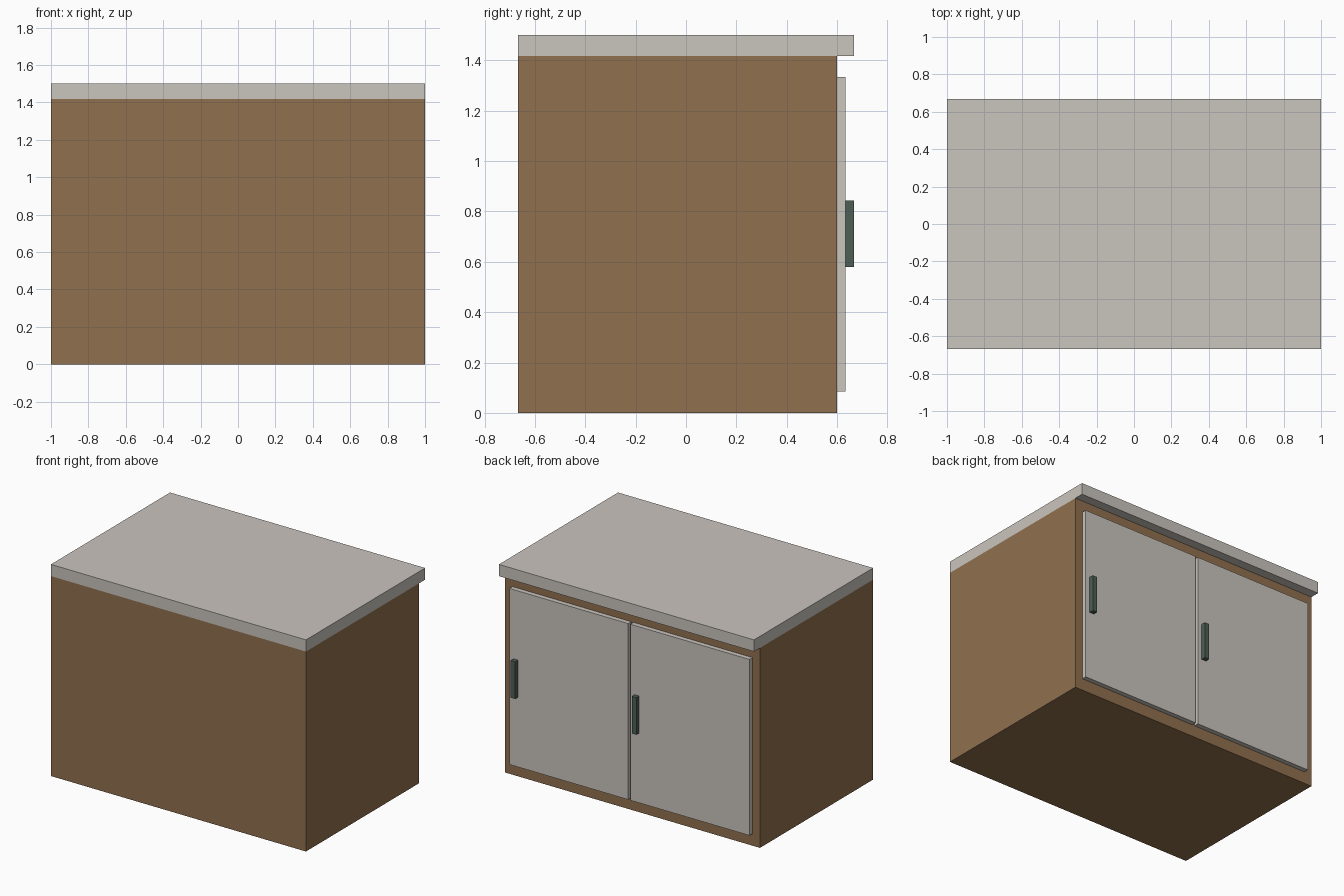
import bpy
import bmesh
from mathutils import Vector

if "Cube" in bpy.data.objects:
    bpy.data.objects.remove(bpy.data.objects["Cube"])


def material(name, rgb):
    mat = bpy.data.materials.new(name)
    mat.diffuse_color = (*rgb, 1.0)
    mat.use_nodes = True
    mat.node_tree.nodes["Principled BSDF"].inputs["Base Color"].default_value = mat.diffuse_color
    return mat


def box(name, x, y, z, mat):
    """Box from (min, max) ranges along each axis."""
    size = Vector((x[1] - x[0], y[1] - y[0], z[1] - z[0]))
    bm = bmesh.new()
    bmesh.ops.create_cube(bm, size=1.0)
    bmesh.ops.scale(bm, vec=size, verts=bm.verts)
    mesh = bpy.data.meshes.new(name)
    bm.to_mesh(mesh)
    bm.free()
    obj = bpy.data.objects.new(name, mesh)
    obj.location = (sum(x) / 2, sum(y) / 2, sum(z) / 2)
    mesh.materials.append(mat)
    bpy.context.collection.objects.link(obj)
    return obj


wood = material("wood", (0.28, 0.162, 0.077))
stone = material("pale_stone", (0.59, 0.555, 0.51))
metal = material("dark_metal", (0.075, 0.115, 0.09))

BACK, BODY, DOOR, LIP = -0.667, 0.6, 0.634, 0.667

# Cabinet body and overhanging worktop
box("cabinet_body", (-1, 1), (BACK, BODY), (0, 1.417), wood)
box("worktop", (-1, 1), (BACK, LIP), (1.417, 1.5), stone)

# Two doors, each with its handle near the same edge
for side, edge in (("right", 0.941), ("left", -0.009)):
    box(f"door_{side}", (edge - 0.932, edge), (BODY, DOOR), (0.085, 1.333), stone)
    box(f"handle_{side}", (edge - 0.068, edge - 0.033), (DOOR, LIP), (0.58, 0.843), metal)
